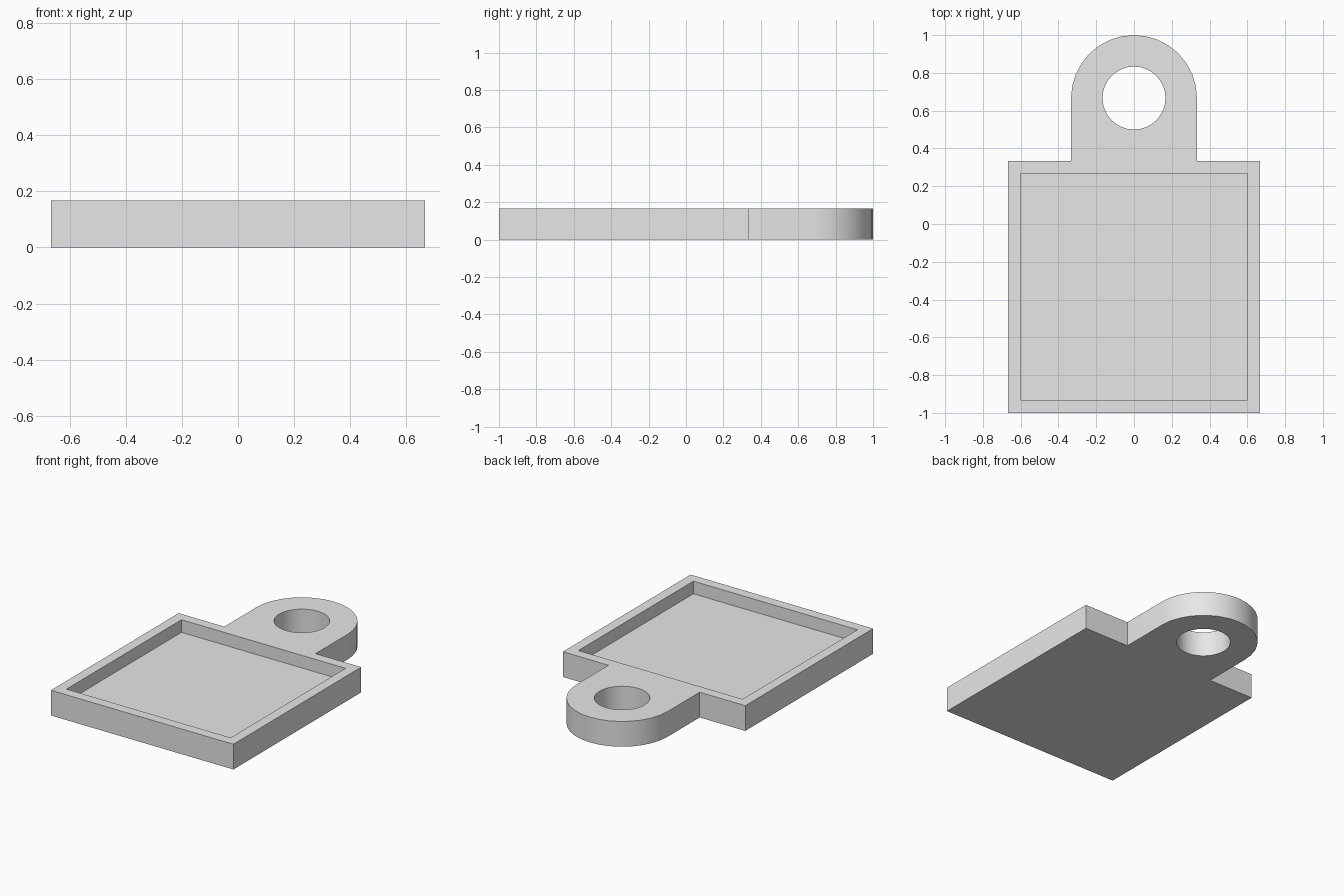
import bpy
import bmesh
from math import cos, sin, pi, radians

cube = bpy.data.objects.get("Cube")
if cube:
    bpy.data.objects.remove(cube, do_unlink=True)

UNIT = 1 / 3          # radius of the hanging tab
HEIGHT = UNIT / 2
SIDE = 2 * UNIT       # half width of the tray
RIM = 0.067
TAB_Y = 2 * UNIT      # centre of the rounded tab
SEGMENTS = 32

grey = bpy.data.materials.new("light grey")
grey.use_nodes = True
grey.diffuse_color = (0.8, 0.8, 0.8, 1)
grey.node_tree.nodes["Principled BSDF"].inputs["Base Color"].default_value = (0.8, 0.8, 0.8, 1)


def arc(radius, steps, sweep):
    return [(radius * cos(sweep * i / steps), TAB_Y + radius * sin(sweep * i / steps))
            for i in range(steps + 1)]


def prism(name, outline, bottom, top):
    """Extrude a counter-clockwise outline between two heights."""
    bm = bmesh.new()
    base = bm.faces.new([bm.verts.new((x, y, bottom)) for x, y in outline])
    result = bmesh.ops.extrude_face_region(bm, geom=[base], use_keep_orig=True)
    verts = [v for v in result["geom"] if isinstance(v, bmesh.types.BMVert)]
    bmesh.ops.translate(bm, verts=verts, vec=(0, 0, top - bottom))
    bmesh.ops.recalc_face_normals(bm, faces=bm.faces)
    mesh = bpy.data.meshes.new(name)
    bm.to_mesh(mesh)
    bm.free()
    mesh.materials.append(grey)
    obj = bpy.data.objects.new(name, mesh)
    bpy.context.collection.objects.link(obj)
    return obj


# Square tray and rounded hanging tab in one outline
outline = [(-SIDE, -1), (SIDE, -1), (SIDE, UNIT), (UNIT, UNIT)]
outline += arc(UNIT, SEGMENTS // 2, pi)
outline += [(-UNIT, UNIT), (-SIDE, UNIT)]
tray = prism("tray_with_hanging_tab", outline, 0, HEIGHT)

# Cutters for the square recess and the round hole
inner = SIDE - RIM
front, back = -1 + RIM, UNIT - RIM
recess = prism("recess_cutter",
               [(-inner, front), (inner, front), (inner, back), (-inner, back)],
               HEIGHT / 2, HEIGHT * 2)
hole = prism("hole_cutter", arc(UNIT / 2, SEGMENTS, 2 * pi)[:-1], -HEIGHT, HEIGHT * 2)

bpy.ops.object.select_all(action="DESELECT")
tray.select_set(True)
bpy.context.view_layer.objects.active = tray
for cutter in (recess, hole):
    cutter.hide_render = True
    cut = tray.modifiers.new(cutter.name, "BOOLEAN")
    cut.operation = "DIFFERENCE"
    cut.solver = "EXACT"
    cut.object = cutter
    bpy.ops.object.modifier_apply(modifier=cut.name)
    bpy.data.objects.remove(cutter, do_unlink=True)

# Smooth the curved walls, keep the corners sharp
bpy.ops.object.shade_smooth_by_angle(angle=radians(30))
